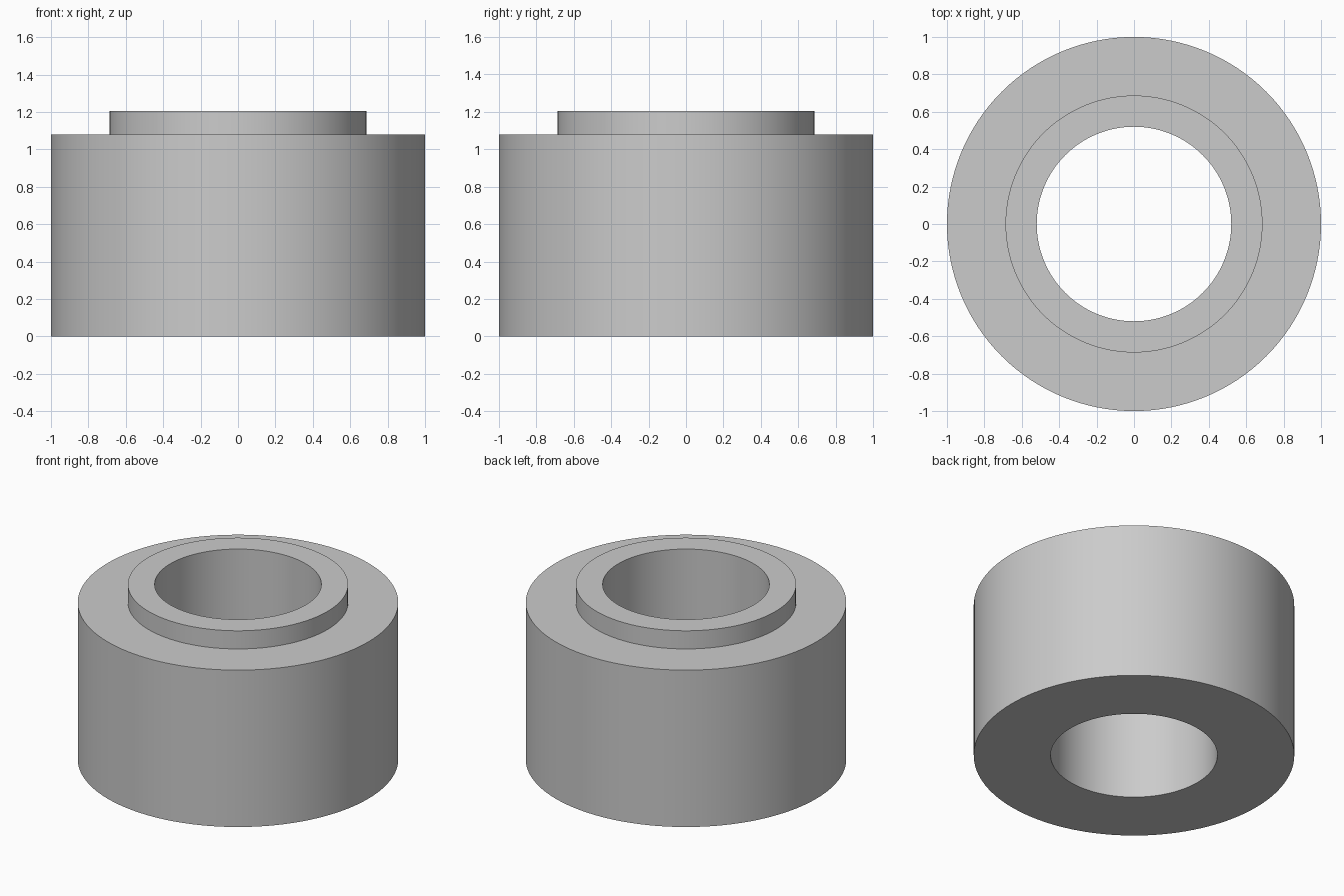
import bpy
import bmesh
import math

cube = bpy.data.objects.get("Cube")
if cube:
    bpy.data.objects.remove(cube, do_unlink=True)

BORE, COLLAR, OUTER = 0.52, 0.687, 1.0
SHOULDER_Z, TOP_Z = 1.08, 1.205
SEGMENTS = 128

# Plain grey material
grey = bpy.data.materials.new("plain_grey")
grey.use_nodes = True
colour = (0.6, 0.6, 0.6, 1.0)
grey.diffuse_color = colour
grey.node_tree.nodes["Principled BSDF"].inputs["Base Color"].default_value = colour

# Stepped bushing: closed cross-section revolved around z
profile = [(BORE, 0), (OUTER, 0), (OUTER, SHOULDER_Z),
           (COLLAR, SHOULDER_Z), (COLLAR, TOP_Z), (BORE, TOP_Z)]
bm = bmesh.new()
verts = [bm.verts.new((r, 0, z)) for r, z in profile]
edges = [bm.edges.new((v, verts[(i + 1) % len(verts)])) for i, v in enumerate(verts)]
bmesh.ops.spin(bm, geom=verts + edges, cent=(0, 0, 0), axis=(0, 0, 1),
               angle=math.tau, steps=SEGMENTS, use_duplicate=False)
bmesh.ops.remove_doubles(bm, verts=bm.verts[:], dist=0.0001)
bmesh.ops.recalc_face_normals(bm, faces=bm.faces[:])
mesh = bpy.data.meshes.new("stepped_bushing")
bm.to_mesh(mesh)
bm.free()
mesh.materials.append(grey)

bushing = bpy.data.objects.new("stepped_bushing", mesh)
bpy.context.collection.objects.link(bushing)

# Smooth walls with crisp rims
bpy.ops.object.select_all(action="DESELECT")
bushing.select_set(True)
bpy.context.view_layer.objects.active = bushing
bpy.ops.object.shade_smooth_by_angle(angle=math.radians(30))
